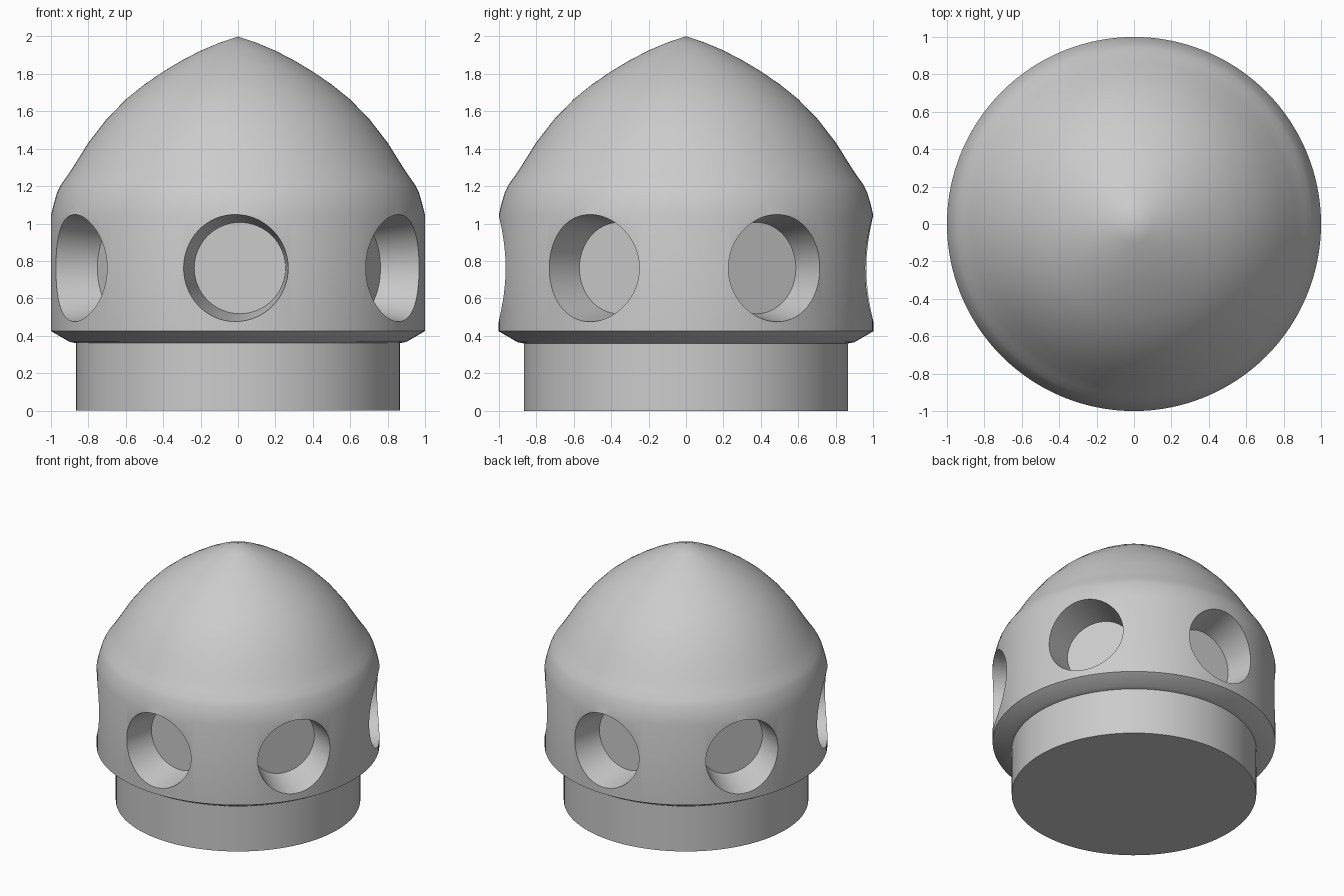
import bpy, bmesh, math
from mathutils import Vector

if "Cube" in bpy.data.objects:
    bpy.data.objects.remove(bpy.data.objects["Cube"])

gray = bpy.data.materials.new("plain gray")
gray.diffuse_color = (0.6, 0.6, 0.6, 1)
gray.use_nodes = True
gray.node_tree.nodes["Principled BSDF"].inputs["Base Color"].default_value = gray.diffuse_color


def finish(name, bm):
    bmesh.ops.recalc_face_normals(bm, faces=bm.faces)
    me = bpy.data.meshes.new(name)
    bm.to_mesh(me)
    bm.free()
    me.materials.append(gray)
    ob = bpy.data.objects.new(name, me)
    bpy.context.collection.objects.link(ob)
    return ob


def lathe(name, profile, n=128):
    """Revolve (radius, height) points around z; radius 0 closes to a point."""
    bm = bmesh.new()
    rings = []
    for r, z in profile:
        if r == 0:
            rings.append([bm.verts.new((0, 0, z))] * n)
        else:
            rings.append([bm.verts.new((r * math.cos(math.tau * i / n),
                                        r * math.sin(math.tau * i / n), z)) for i in range(n)])
    for a, b in zip(rings, rings[1:]):
        for i in range(n):
            j = (i + 1) % n
            bm.faces.new(dict.fromkeys((a[i], a[j], b[j], b[i])))
    bm.faces.new(list(reversed(rings[0])))
    return finish(name, bm)


# Domed body: base plug, flared ledge, straight wall, rounded shoulder, ogive
base = [(0.865, 0), (0.865, 0.36), (0.9, 0.367), (1.0, 0.425), (1.0, 1.045),
        (0.984, 1.11), (0.966, 1.17), (0.945, 1.21), (0.914, 1.253)]
ogive = [(0.87, 1.32), (0.80, 1.432), (0.705, 1.555), (0.60, 1.663), (0.50, 1.744),
         (0.40, 1.812), (0.30, 1.872), (0.20, 1.924), (0.10, 1.966), (0, 2.0)]
body = lathe("domed_body", base + ogive)

# Six tapered round sockets, each leaning slightly sideways
Z, N = 0.762, 64
bm = bmesh.new()
for k in range(6):
    a = math.radians(-90 + 60 * k)
    out = Vector((math.cos(a), math.sin(a), 0))
    side = Vector((-math.sin(a), math.cos(a), 0))
    ends = []
    for depth, shift, r in ((0.733, 0.010, 0.244), (1.10, -0.025, 0.302)):
        c = out * depth + side * shift + Vector((0, 0, Z))
        ends.append([bm.verts.new(c + side * r * math.cos(math.tau * i / N)
                                  + Vector((0, 0, r * math.sin(math.tau * i / N))))
                     for i in range(N)])
    inner, outer = ends
    for i in range(N):
        j = (i + 1) % N
        bm.faces.new((inner[i], inner[j], outer[j], outer[i]))
    bm.faces.new(list(reversed(inner)))
    bm.faces.new(outer)
cutter = finish("socket_cutter", bm)

mod = body.modifiers.new("sockets", 'BOOLEAN')
mod.operation = 'DIFFERENCE'
mod.solver = 'EXACT'
mod.object = cutter
bpy.context.view_layer.objects.active = body
body.select_set(True)
bpy.ops.object.modifier_apply(modifier=mod.name)
bpy.data.objects.remove(cutter)

# Smooth shading with crisp socket rims and ledges
bpy.ops.object.shade_smooth_by_angle(angle=math.radians(25))
